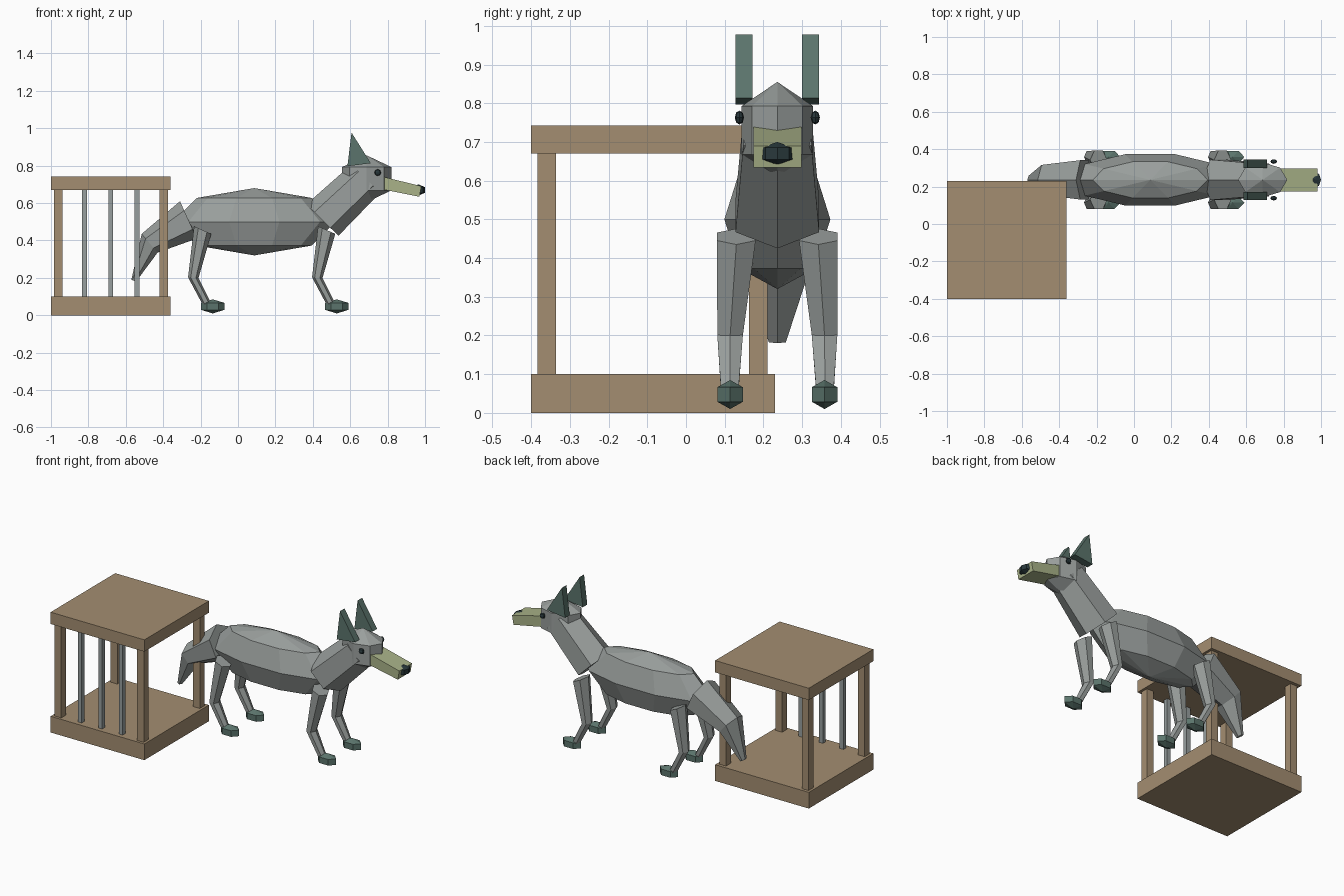
import bpy, bmesh
from math import sin, cos, pi, sqrt

cube = bpy.data.objects.get("Cube")
if cube:
    bpy.data.objects.remove(cube, do_unlink=True)

MID = 0.236  # centre plane of the animal


def material(name, rgb):
    m = bpy.data.materials.new(name)
    m.use_nodes = True
    m.diffuse_color = (*rgb, 1)
    m.node_tree.nodes["Principled BSDF"].inputs["Base Color"].default_value = (*rgb, 1)
    return m


FUR = material("grey fur", (0.32, 0.345, 0.335))
WOOD = material("brown wood", (0.37, 0.27, 0.165))
GREEN = material("dark green", (0.105, 0.175, 0.15))
SNOUT = material("pale olive", (0.4, 0.45, 0.25))
DARK = material("near black teal", (0.022, 0.04, 0.045))
STEEL = material("grey steel", (0.31, 0.345, 0.345))


def build(name, rings, mat, poles=None):
    """Skin a list of equal rings; close with caps or with pole points."""
    bm = bmesh.new()
    loops = [[bm.verts.new(p) for p in ring] for ring in rings]
    n = len(loops[0])
    for a, b in zip(loops, loops[1:]):
        for i in range(n):
            j = (i + 1) % n
            bm.faces.new((a[i], a[j], b[j], b[i]))
    for k, loop in enumerate((loops[0], loops[-1])):
        if poles:
            tip = bm.verts.new(poles[k])
            for i in range(n):
                bm.faces.new((loop[i], loop[(i + 1) % n], tip))
        else:
            bm.faces.new(loop)
    bmesh.ops.recalc_face_normals(bm, faces=bm.faces)
    mesh = bpy.data.meshes.new(name)
    bm.to_mesh(mesh)
    bm.free()
    mesh.materials.append(mat)
    ob = bpy.data.objects.new(name, mesh)
    bpy.context.collection.objects.link(ob)
    return ob


def ellipsoid(name, c, r, segs, bands, mat):
    rings = []
    for b in range(1, bands):
        t = pi * b / bands
        rings.append([(c[0] + r[0] * sin(t) * cos(2 * pi * i / segs),
                       c[1] + r[1] * sin(t) * sin(2 * pi * i / segs),
                       c[2] + r[2] * cos(t)) for i in range(segs)])
    poles = [(c[0], c[1], c[2] + s * r[2]) for s in (1, -1)]
    return build(name, rings, mat, poles)


def hex_loft(name, stations, mat):
    """Each station: edge point a, opposite edge point b (x, z), y centre, y half width."""
    rings = []
    for (ax, az), (bx, bz), y, half in stations:
        ring = []
        for i in range(6):
            t = (1 + cos(i * pi / 3)) / 2
            ring.append((bx + (ax - bx) * t,
                         y + half * sin(i * pi / 3) / (sqrt(3) / 2),
                         bz + (az - bz) * t))
        rings.append(ring)
    return build(name, rings, mat)


def prism(name, profile, y0, y1, mat):
    return build(name, [[(x, y, z) for x, z in profile] for y in (y0, y1)], mat)


def box(name, x0, x1, y0, y1, z0, z1, mat):
    return prism(name, [(x0, z0), (x1, z0), (x1, z1), (x0, z1)], y0, y1, mat)


# Cage
box("cage_base", -1, -0.36, -0.4, 0.23, 0, 0.1, WOOD)
box("cage_roof", -1, -0.36, -0.4, 0.23, 0.67, 0.743, WOOD)
for x, side in ((-0.962, "right"), (-0.398, "left")):
    for y, end in ((-0.36, "front"), (0.187, "back")):
        box(f"cage_post_{end}_{side}", x - 0.023, x + 0.023,
            y - 0.024, y + 0.024, 0.1, 0.67, WOOD)
for i in range(3):
    x = -0.82 + 0.14 * i
    box(f"cage_bar_{i + 1}", x - 0.013, x + 0.013, -0.373, -0.347, 0.1, 0.67, STEEL)

# Body, neck, tail
ellipsoid("body", (0.087, MID, 0.5), (0.435, 0.144, 0.18), 10, 4, FUR)
hex_loft("neck", [((0.365, 0.593), (0.537, 0.425), MID, 0.108),
                  ((0.605, 0.805), (0.76, 0.655), MID, 0.088)], FUR)
hex_loft("tail", [((-0.31, 0.61), (-0.22, 0.41), MID, 0.105),
                  ((-0.515, 0.435), (-0.43, 0.335), MID, 0.08),
                  ((-0.57, 0.19), (-0.545, 0.18), MID, 0.022)], FUR)

# Head
ellipsoid("head", (0.688, MID, 0.73), (0.152, 0.107, 0.125), 8, 3, FUR)
prism("snout", [(0.75, 0.747), (0.98, 0.69), (0.97, 0.634), (0.75, 0.678)],
      MID - 0.062, MID + 0.062, SNOUT)
ellipsoid("nose", (0.965, MID, 0.67), (0.04, 0.05, 0.03), 8, 3, DARK)
for s, side in ((-1, "front"), (1, "back")):
    y = MID + s * 0.086
    prism(f"ear_{side}", [(0.585, 0.797), (0.607, 0.977), (0.71, 0.813)],
          y - 0.022, y + 0.022, GREEN)
    ellipsoid(f"eye_{side}", (0.747, MID + s * 0.098, 0.763),
              (0.018, 0.012, 0.018), 8, 4, DARK)

# Legs and paws
for dx, end in ((0, "fore"), (-0.663, "hind")):
    for s, side in ((-1, "front"), (1, "back")):
        hex_loft(f"{end}_leg_{side}", [
            ((0.428 + dx, 0.476), (0.52 + dx, 0.435), MID + s * 0.106, 0.05),
            ((0.396 + dx, 0.203), (0.452 + dx, 0.2), MID + s * 0.122, 0.033),
            ((0.475 + dx, 0.055), (0.517 + dx, 0.07), MID + s * 0.123, 0.023)], FUR)
        ellipsoid(f"{end}_paw_{side}", (0.528 + dx, MID + s * 0.122, 0.0475),
                  (0.072, 0.044, 0.0375), 6, 3, GREEN)
